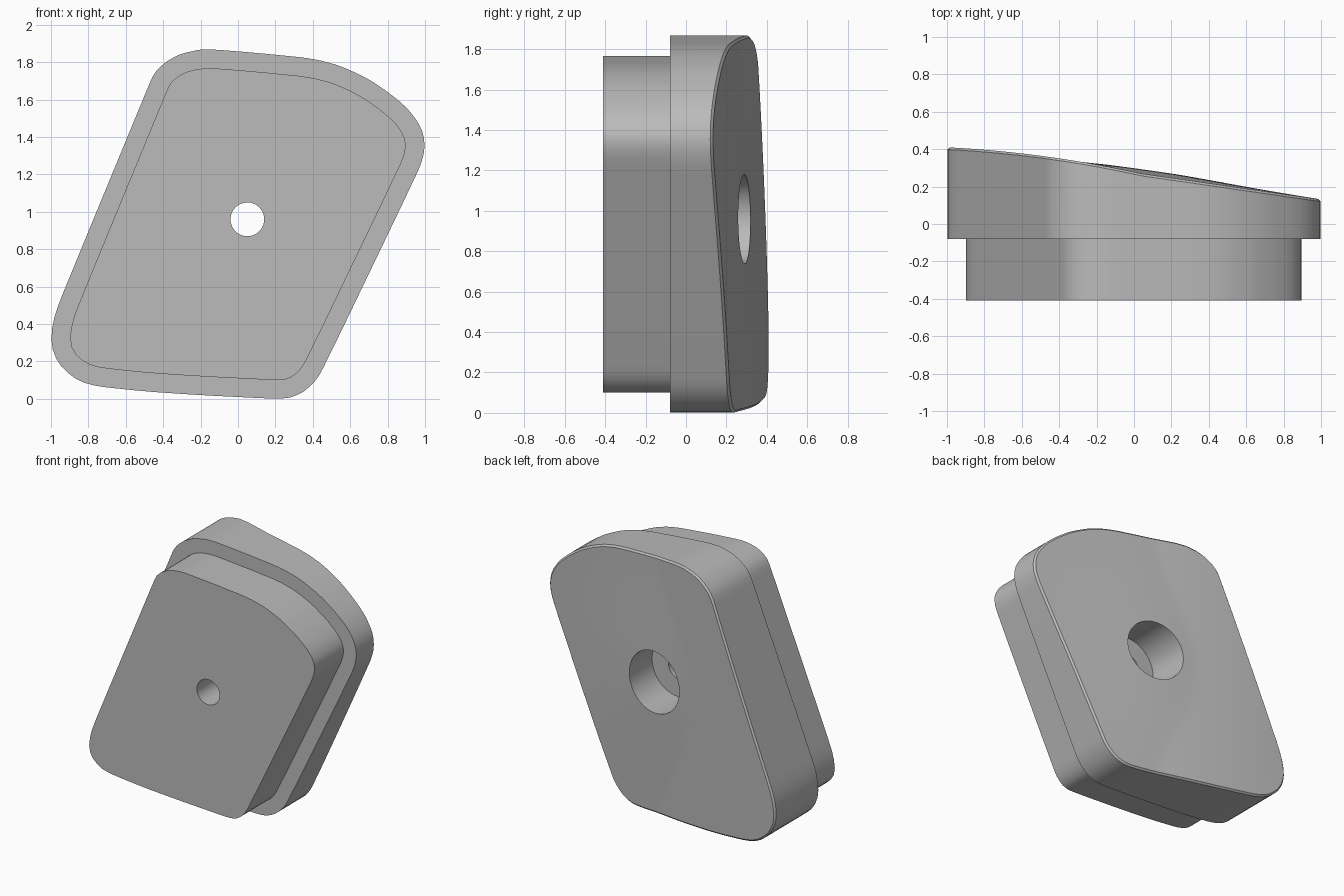
import bpy, bmesh, math
from mathutils import Vector

cube = bpy.data.objects.get("Cube")
if cube:
    bpy.data.objects.remove(cube, do_unlink=True)

SIDES = 160
HOLE = Vector((0.05, 0.96))
FRONT, SHOULDER, BORE_FLOOR = -0.41, -0.08, 0.0

# Flange outline in x, z: a slanted plate with rounded corners
OUTLINE = [Vector(p) for p in (
    (-1, .34), (-.98, .45), (-.93, .58), (-.48, 1.67), (-.45, 1.74), (-.39, 1.8),
    (-.31, 1.845), (-.18, 1.872), (.1, 1.85), (.4, 1.82), (.55, 1.78), (.7, 1.71),
    (.83, 1.62), (.92, 1.54), (.98, 1.45), (1, 1.37), (.99, 1.29), (.96, 1.21),
    (.45, .15), (.41, .09), (.35, .035), (.28, .005), (.2, 0), (-.2, .02),
    (-.5, .04), (-.78, .07), (-.87, .105), (-.95, .175), (-.99, .25))]


def soften(points):
    """Cut the corners of a closed outline once."""
    result = []
    for a, b in zip(points, points[1:] + points[:1]):
        result += [a.lerp(b, 0.2), a.lerp(b, 0.8)]
    return result


def inset(points, distance):
    """Move a clockwise outline inward along its corner normals."""
    result = []
    for i, p in enumerate(points):
        d1 = (p - points[i - 1]).normalized()
        d2 = (points[(i + 1) % len(points)] - p).normalized()
        t = (d1 + d2).normalized()
        result.append(p + Vector((t.y, -t.x)) * distance / max(t.dot(d1), 0.5))
    return result


def direction(i):
    a = math.tau * i / SIDES
    return Vector((math.cos(a), math.sin(a)))


def cast(points):
    """Resample an outline by rays from the hole centre."""
    result = []
    for i in range(SIDES):
        d = direction(i)
        best = 0
        for a, b in zip(points, points[1:] + points[:1]):
            e, r = b - a, a - HOLE
            det = d.cross(e)
            if abs(det) > 1e-9:
                dist, along = r.cross(e) / det, r.cross(d) / det
                if -1e-6 <= along <= 1 + 1e-6:
                    best = max(best, dist)
        result.append(HOLE + d * best)
    return result


def circle(radius):
    return [HOLE + direction(i) * radius for i in range(SIDES)]


def back(p):
    """Sloping, gently crowned rear surface."""
    x, z = p
    hump = 0.025 * max(0, 1 - ((x + 0.45) / 0.55) ** 2)
    r2 = ((x - 0.05) / 0.6) ** 2 + ((z - 0.9) / 0.7) ** 2
    return min(0.27 - 0.14 * x + max(hump, 0.03 * math.exp(-r2)), 0.41)


def flat(points, y):
    return [Vector((p.x, y, p.y)) for p in points]


def on_back(points, drop=0):
    return [Vector((p.x, back(p) - drop, p.y)) for p in points]


smooth_outline = soften(OUTLINE)
flange = cast(smooth_outline)
rim = cast(inset(smooth_outline, 0.012))
plug = cast(inset(smooth_outline, 0.1))
bore, pin = circle(0.22), circle(0.09)

# Closed sequence of rings: front plug, flange, rear surface, counterbore, through hole
rings = [flat(pin, FRONT), flat(plug, FRONT), flat(plug, SHOULDER),
         flat(flange, SHOULDER), on_back(flange, 0.012), on_back(rim)]
for k in range(1, 12):
    rings.append(on_back([a.lerp(b, k / 12) for a, b in zip(rim, bore)]))
rings += [on_back(bore), flat(bore, BORE_FLOOR), flat(pin, BORE_FLOOR)]

bm = bmesh.new()
verts = [[bm.verts.new(p) for p in ring] for ring in rings]
for a, b in zip(verts, verts[1:] + verts[:1]):
    for i in range(SIDES):
        j = (i + 1) % SIDES
        bm.faces.new((a[i], a[j], b[j], b[i]))
bmesh.ops.recalc_face_normals(bm, faces=bm.faces)
mesh = bpy.data.meshes.new("slanted_plug_plate")
bm.to_mesh(mesh)
bm.free()

plate = bpy.data.objects.new("slanted_plug_plate", mesh)
bpy.context.collection.objects.link(plate)

# Single plain grey finish
grey = bpy.data.materials.new("plain_grey")
grey.use_nodes = True
colour = (0.5, 0.5, 0.5, 1)
grey.diffuse_color = colour
grey.node_tree.nodes["Principled BSDF"].inputs["Base Color"].default_value = colour
mesh.materials.append(grey)

bpy.ops.object.select_all(action='DESELECT')
plate.select_set(True)
bpy.context.view_layer.objects.active = plate
bpy.ops.object.shade_smooth_by_angle(angle=math.radians(30))
